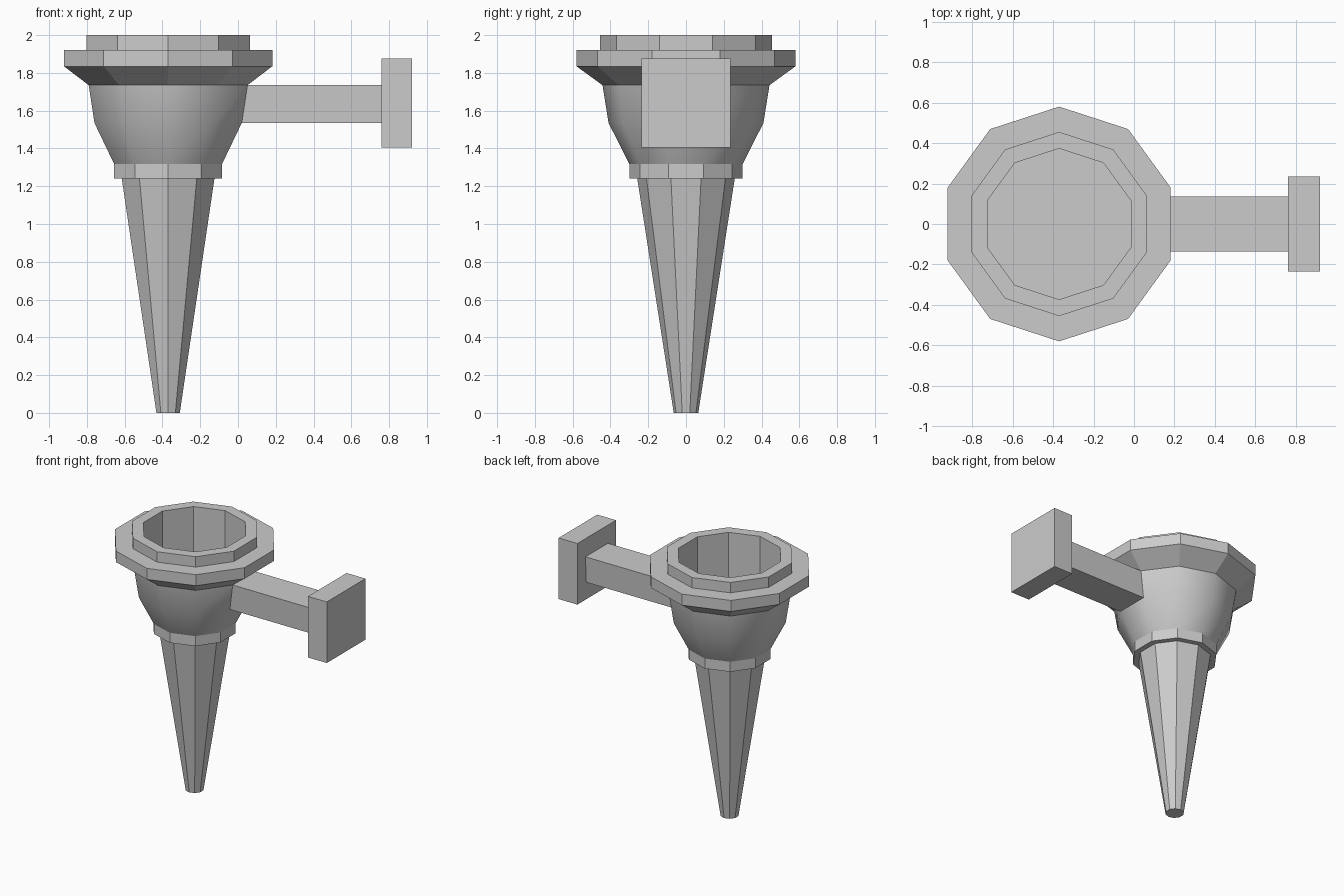
import bpy, bmesh, math

if "Cube" in bpy.data.objects:
    bpy.data.objects.remove(bpy.data.objects["Cube"])

SIDES = 10
CX = -0.37


def bridge(bm, a, b, smooth=False):
    """Join two vertex rings with quads and return them."""
    n = len(a)
    faces = []
    for i in range(n):
        j = (i + 1) % n
        f = bm.faces.new((a[i], a[j], b[j], b[i]))
        f.smooth = smooth
        faces.append(f)
    return faces


def ring(bm, r, z):
    """Ten-sided ring with a corner pointing to +y."""
    angs = [math.pi / 2 + 2 * math.pi * i / SIDES for i in range(SIDES)]
    return [bm.verts.new((CX + r * math.cos(t), r * math.sin(t), z)) for t in angs]


def finish(bm, name):
    bm.normal_update()
    me = bpy.data.meshes.new(name)
    bm.to_mesh(me)
    bm.free()
    ob = bpy.data.objects.new(name, me)
    bpy.context.collection.objects.link(ob)
    return ob


# Tapered stem, closed at the tip
bm = bmesh.new()
tip, top = ring(bm, 0.065, 0), ring(bm, 0.258, 1.24)
bridge(bm, tip, top)
bm.faces.new(tip[::-1])
finish(bm, "stem")

# Cup: collar, smooth bowl, flared rim, lip and hollow inside
bm = bmesh.new()
profile = [(0.258, 1.24), (0.30, 1.24), (0.30, 1.317), (0.41, 1.535),
           (0.442, 1.735), (0.58, 1.835), (0.58, 1.92), (0.455, 1.92),
           (0.455, 2.0), (0.373, 2.0), (0.373, 1.55)]
rings = [ring(bm, r, z) for r, z in profile]
bands = [bridge(bm, rings[i], rings[i + 1], smooth=i in (2, 3))
         for i in range(len(rings) - 1)]
bm.faces.new(rings[-1])

# Wall arm and square plate, grown out of the bowl facet facing +x
low, high = rings[3], rings[4]
start = [low[7], low[8], high[8], high[7]]
bm.faces.remove(bands[3][7])


def section(x, pts):
    return [bm.verts.new((x, y, z)) for y, z in pts]


p = 0.235
plate = [(-p, 1.64 - p), (p, 1.64 - p), (p, 1.64 + p), (-p, 1.64 + p)]
arm_end = section(0.76, [(v.co.y, v.co.z) for v in start])
plate_back, plate_face = section(0.76, plate), section(0.92, plate)
for a, b in ((start, arm_end), (arm_end, plate_back), (plate_back, plate_face)):
    bridge(bm, a, b)
bm.faces.new(plate_face)
finish(bm, "cup_with_wall_bracket")
